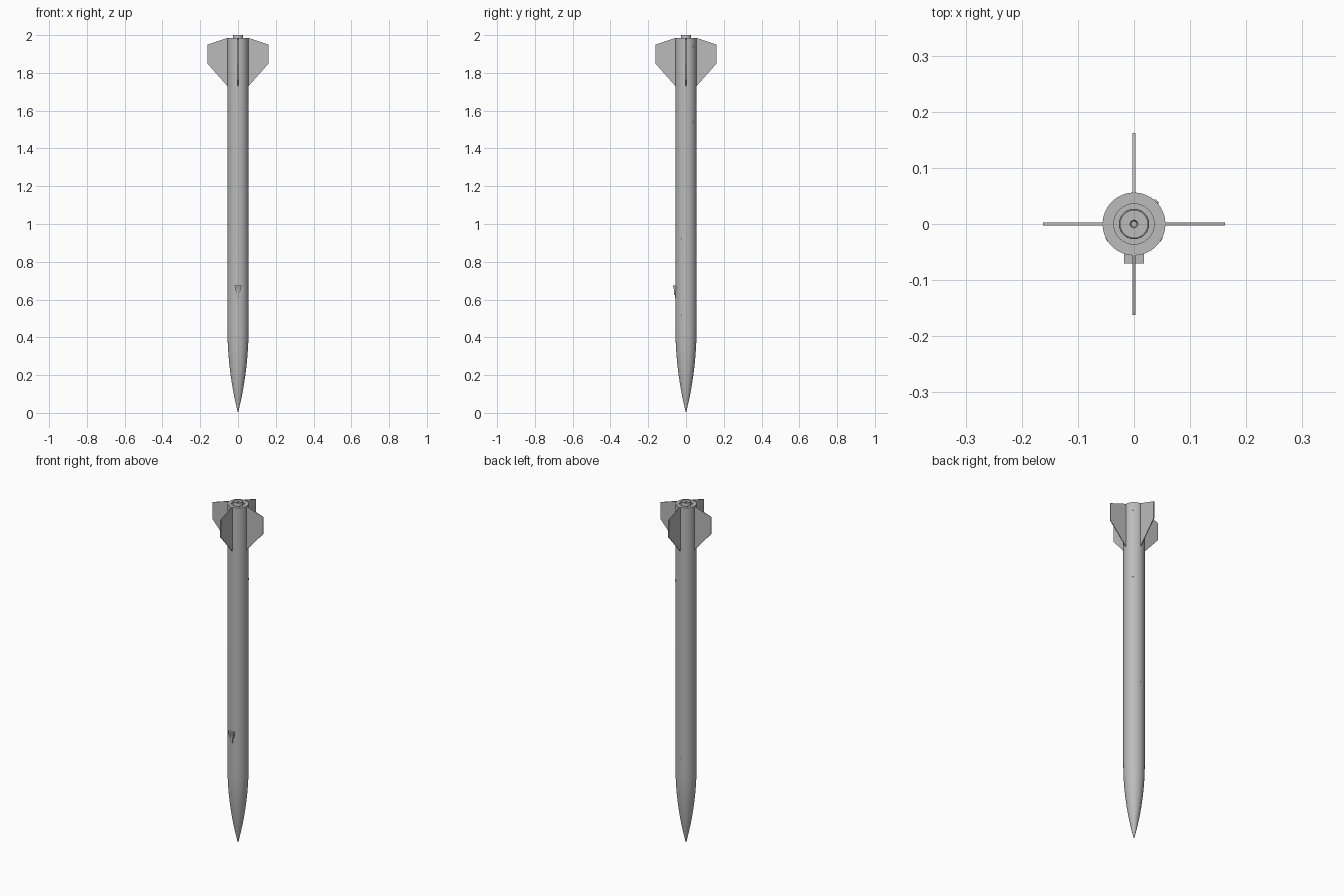
import bpy, bmesh, math
from mathutils import Matrix, Vector

cube = bpy.data.objects.get("Cube")
if cube:
    bpy.data.objects.remove(cube, do_unlink=True)

R = 0.056          # body radius
TAIL = 1.985       # height of the tail face
NOSE = 0.45        # nose length

grey = bpy.data.materials.new("plain grey")
grey.use_nodes = True
colour = (0.5, 0.5, 0.5, 1)
grey.diffuse_color = colour
grey.node_tree.nodes["Principled BSDF"].inputs["Base Color"].default_value = colour


def finish(name, bm, smooth=True):
    bmesh.ops.recalc_face_normals(bm, faces=bm.faces)
    mesh = bpy.data.meshes.new(name)
    bm.to_mesh(mesh)
    bm.free()
    mesh.materials.append(grey)
    obj = bpy.data.objects.new(name, mesh)
    bpy.context.collection.objects.link(obj)
    if smooth:
        bpy.ops.object.select_all(action="DESELECT")
        obj.select_set(True)
        bpy.context.view_layer.objects.active = obj
        bpy.ops.object.shade_smooth_by_angle(angle=math.radians(30))
    return obj


def lathe(name, profile, steps=64):
    """Turn a (radius, height) profile around the z axis."""
    bm = bmesh.new()
    verts = [bm.verts.new((r, 0, z)) for r, z in profile]
    edges = [bm.edges.new(pair) for pair in zip(verts, verts[1:])]
    bmesh.ops.spin(bm, geom=verts + edges, cent=(0, 0, 0), axis=(0, 0, 1),
                   angle=math.tau, steps=steps)
    bmesh.ops.remove_doubles(bm, verts=bm.verts, dist=1e-5)
    return finish(name, bm)


def stud(name, centre, direction, radius, length, sides=16):
    """A short cylinder centred on a point and aimed along a direction."""
    bm = bmesh.new()
    turn = Vector((0, 0, 1)).rotation_difference(Vector(direction)).to_matrix().to_4x4()
    bmesh.ops.create_cone(bm, cap_ends=True, segments=sides, radius1=radius,
                          radius2=radius, depth=length,
                          matrix=Matrix.Translation(centre) @ turn)
    return finish(name, bm)


def side_stud(name, degrees, z, radius, rise):
    """A stud standing a little proud of the body wall."""
    a = math.radians(degrees)
    out = Vector((math.cos(a), math.sin(a), 0))
    return stud(name, out * (R + rise - 0.004) + Vector((0, 0, z)), out, radius, 0.008)


def hull(name, points):
    bm = bmesh.new()
    for p in points:
        bm.verts.new(p)
    bmesh.ops.convex_hull(bm, input=bm.verts)
    return finish(name, bm, smooth=False)


# Body with a rounded ogive nose and a recessed tail face
rho = (R * R + NOSE * NOSE) / (2 * R)
profile = []
for i in range(25):
    z = NOSE * (i / 24) ** 1.3
    profile.append((max(0, math.sqrt(rho ** 2 - (NOSE - z) ** 2) + R - rho), z))
profile += [(R, TAIL), (0.036, TAIL), (0.036, 1.975), (0, 1.975)]
lathe("body", profile)

# Motor retainer with a shallow cup and a central throat
lathe("motor_retainer", [(0.027, 1.972), (0.027, 1.997), (0.026, 2.0), (0.024, 2.0),
                         (0.024, 1.995), (0.007, 1.995), (0.005, 1.988), (0, 1.988)], 48)

# Four swept fins and the tail screws between them
fin_outline = [(0.045, TAIL), (R, TAIL), (0.162, 1.95), (0.162, 1.85),
               (R, 1.73), (0.045, 1.73)]
for i, side in enumerate(("left", "back", "right", "front")):
    turn = Matrix.Rotation(i * math.pi / 2, 3, "Z")
    hull(side + "_fin", [turn @ Vector((r, t, z)) for r, z in fin_outline
                         for t in (-0.0023, 0.0023)])
    spot = turn @ Vector((0.032, 0.032, TAIL - 0.001))
    stud("tail_screw_" + side, spot, (0, 0, 1), 0.0035, 0.004)

# Camera housing on the front: flared hood, lens and small tail
def block(name, sections):
    hull(name, [(s * w, y, z) for w, depth, z in sections
                for s in (-1, 1) for y in (-0.045, -depth)])

block("camera_hood", [(0.018, 0.07, 0.675), (0.013, 0.061, 0.642)])
block("camera_tail", [(0.008, 0.061, 0.632), (0.006, 0.057, 0.607)])
stud("camera_lens", (0, -0.057, 0.638), (0, -1, 0), 0.010, 0.012, 24)

# Rail buttons
for z in (1.54, 1.94):
    side_stud("rail_button", 45, z, 0.005, 0.002)

# Rings of three joint screws
for z in (0.515, 0.92):
    for degrees in (-150, -30, 90):
        side_stud("joint_screw", degrees, z, 0.004, 0.0008)

# Small switch ports on the back
for z in (0.65, 0.715):
    side_stud("switch_port", 90, z, 0.004, 0.0006)
